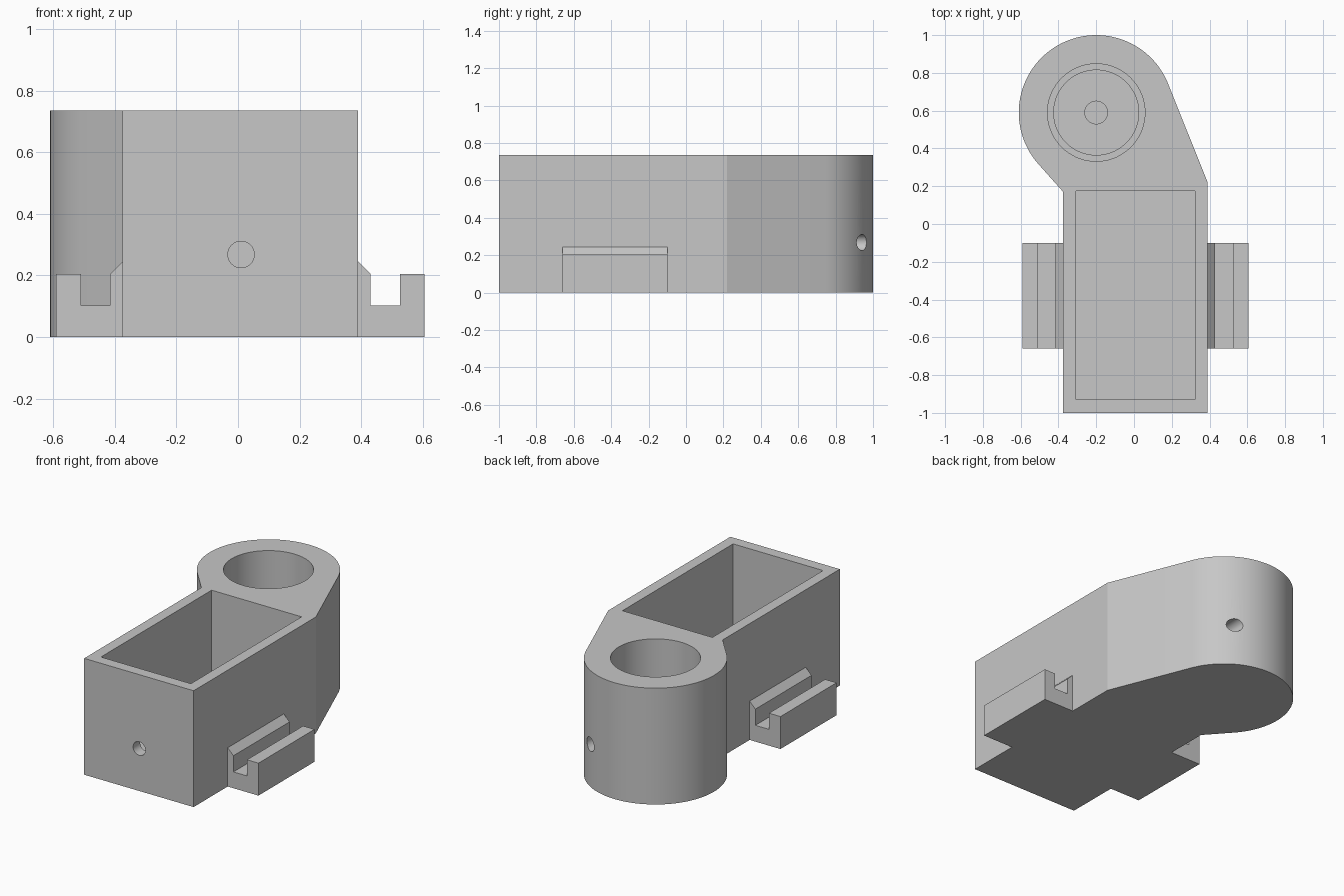
import bpy
import bmesh
from math import pi, sin, cos, acos, atan2, hypot, radians
from mathutils import Matrix, Vector

if "Cube" in bpy.data.objects:
    bpy.data.objects.remove(bpy.data.objects["Cube"], do_unlink=True)

grey = bpy.data.materials.new("plain grey")
grey.use_nodes = True
grey.diffuse_color = (0.57, 0.57, 0.57, 1)
grey.node_tree.nodes["Principled BSDF"].inputs["Base Color"].default_value = grey.diffuse_color

HEIGHT = 0.735
MID_X = 0.0075        # symmetry plane of the box
HALF_W = 0.3825
BOSS = Vector((-0.2, 0.59))
BOSS_R = 0.41


def finish(name, bm):
    bmesh.ops.recalc_face_normals(bm, faces=bm.faces)
    mesh = bpy.data.meshes.new(name)
    bm.to_mesh(mesh)
    bm.free()
    mesh.materials.append(grey)
    obj = bpy.data.objects.new(name, mesh)
    bpy.context.collection.objects.link(obj)
    return obj


def prism(name, points, offset):
    """Extrude a closed polygon along offset."""
    bm = bmesh.new()
    face = bm.faces.new([bm.verts.new(p) for p in points])
    ext = bmesh.ops.extrude_face_region(bm, geom=[face])
    moved = [v for v in ext["geom"] if isinstance(v, bmesh.types.BMVert)]
    bmesh.ops.translate(bm, verts=moved, vec=offset)
    return finish(name, bm)


def cylinder(name, radius, start, end, segments):
    start, end = Vector(start), Vector(end)
    axis = end - start
    bm = bmesh.new()
    turn = axis.to_track_quat("Z", "Y").to_matrix().to_4x4()
    bmesh.ops.create_cone(bm, cap_ends=True, segments=segments, radius1=radius,
                          radius2=radius, depth=axis.length,
                          matrix=Matrix.Translation((start + end) / 2) @ turn)
    return finish(name, bm)


def cut(target, cutter):
    mod = target.modifiers.new("cut", "BOOLEAN")
    mod.operation = "DIFFERENCE"
    mod.solver = "EXACT"
    mod.object = cutter
    bpy.context.view_layer.objects.active = target
    bpy.ops.object.modifier_apply(modifier=mod.name)
    bpy.data.objects.remove(cutter, do_unlink=True)


def tangent_angle(corner, side):
    """Angle on the boss where the straight flank from a corner meets it."""
    d = Vector(corner) - BOSS
    return atan2(d.y, d.x) + side * acos(BOSS_R / hypot(d.x, d.y))


# Body outline: box with flanks tangent to the round boss
right_corner = (MID_X - HALF_W, 0.17)
left_corner = (MID_X + HALF_W, 0.22)
a0 = tangent_angle(left_corner, 1)
a1 = tangent_angle(right_corner, -1) + 2 * pi
STEPS = 72
outline = [(right_corner[0], -1), (left_corner[0], -1), left_corner]
for i in range(STEPS + 1):
    a = a0 + (a1 - a0) * i / STEPS
    outline.append((BOSS.x + BOSS_R * cos(a), BOSS.y + BOSS_R * sin(a)))
outline.append(right_corner)
body = prism("body", [(x, y, 0) for x, y in outline], (0, 0, HEIGHT))

# Rectangular pocket
x0, x1, y0, y1 = -0.307, 0.322, -0.93, 0.175
cut(body, prism("pocket_cutter", [(x0, y0, 0.07), (x1, y0, 0.07), (x1, y1, 0.07), (x0, y1, 0.07)],
                (0, 0, 1)))

# Stepped round bore with a small blind centre hole
for radius, floor in ((0.258, 0.14), (0.225, 0.07), (0.06, 0.03)):
    cut(body, cylinder("bore_cutter", radius, (*BOSS, floor), (*BOSS, 1), 72))

# Small holes through the front and back walls
for start, end in ((-1.1, -0.85), (0.75, 1.1)):
    cut(body, cylinder("hole_cutter", 0.043, (0.01, start, 0.268), (0.01, end, 0.268), 32))

# Slotted side rails, mirrored about the box centre
rail = [(0, 0), (0.215, 0), (0.215, 0.205), (0.135, 0.205),
        (0.135, 0.103), (0.04, 0.103), (0.04, 0.205), (0, 0.245)]
parts = [body]
for name, side in (("left_rail", 1), ("right_rail", -1)):
    points = [(MID_X + side * (HALF_W + x), -0.66, z) for x, z in rail]
    parts.append(prism(name, points, (0, 0.56, 0)))

# Smooth the curved walls, keep the edges sharp
bpy.ops.object.select_all(action="DESELECT")
for part in parts:
    part.select_set(True)
bpy.context.view_layer.objects.active = body
bpy.ops.object.shade_smooth_by_angle(angle=radians(20))
